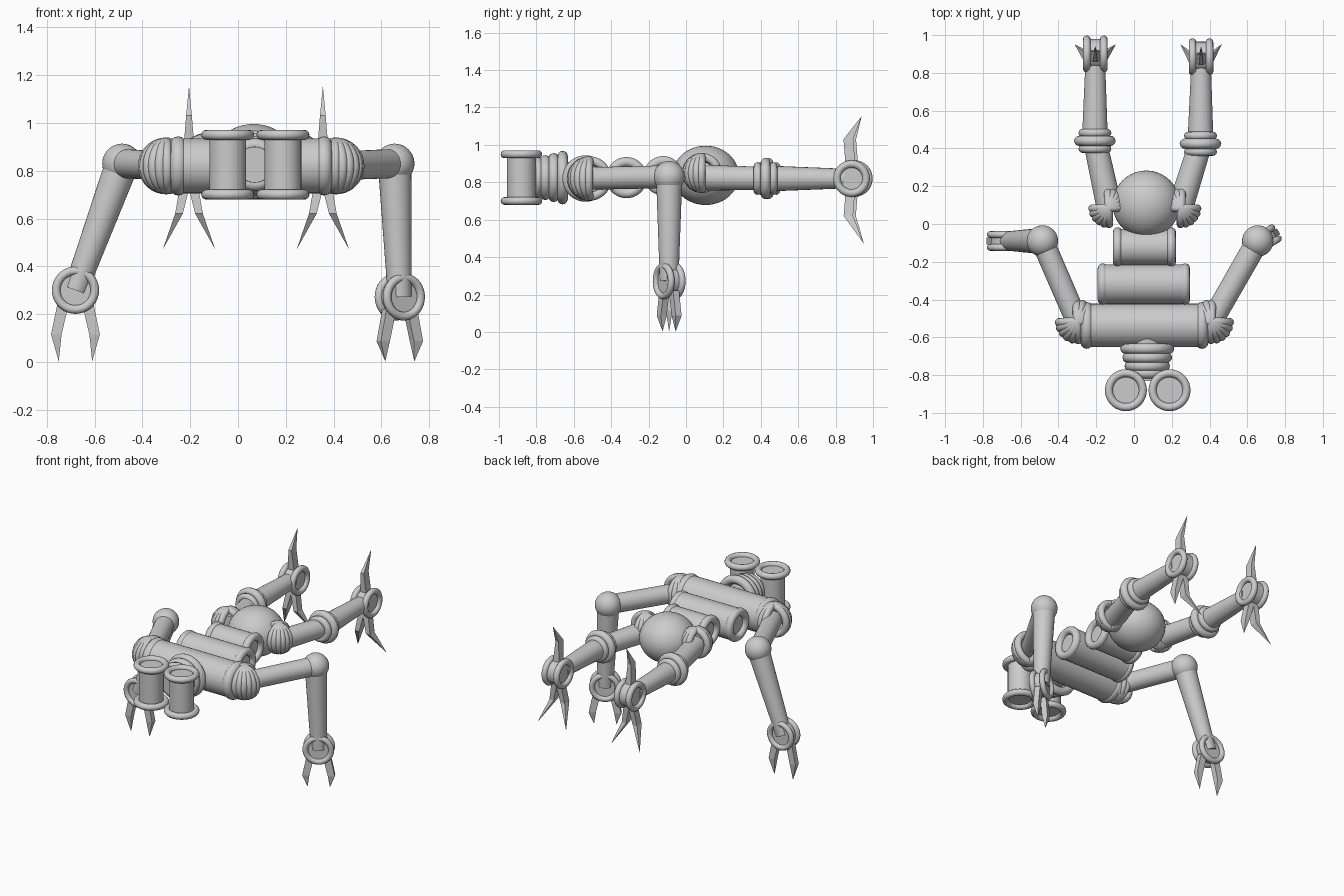
import bpy, bmesh, math
from mathutils import Vector, Matrix

if "Cube" in bpy.data.objects:
    bpy.data.objects.remove(bpy.data.objects["Cube"])

V = Vector


def finish(name, bm, smooth=True):
    bmesh.ops.recalc_face_normals(bm, faces=bm.faces)
    me = bpy.data.meshes.new(name)
    bm.to_mesh(me)
    bm.free()
    ob = bpy.data.objects.new(name, me)
    bpy.context.collection.objects.link(ob)
    if smooth:
        bpy.context.view_layer.objects.active = ob
        ob.select_set(True)
        bpy.ops.object.shade_smooth_by_angle(angle=math.radians(40))
        ob.select_set(False)
    return ob


def aim(center, axis):
    # local z along the axis
    return Matrix.Translation(V(center)) @ V(axis).to_track_quat('Z', 'Y').to_matrix().to_4x4()


def add_tube(bm, a, b, r1, r2):
    a, b = V(a), V(b)
    bmesh.ops.create_cone(bm, cap_ends=True, segments=32, radius1=r1, radius2=r2,
                          depth=(b - a).length, matrix=aim((a + b) / 2, b - a))


def add_ring(bm, center, axis, major, minor, n=36, m=12):
    mat = aim(center, axis)
    rows = []
    for i in range(n):
        a = 2 * math.pi * i / n
        row = []
        for j in range(m):
            t = 2 * math.pi * j / m
            r = major + minor * math.cos(t)
            row.append(bm.verts.new(mat @ V((r * math.cos(a), r * math.sin(a), minor * math.sin(t)))))
        rows.append(row)
    for i in range(n):
        for j in range(m):
            k, l = (i + 1) % n, (j + 1) % m
            bm.faces.new((rows[i][j], rows[k][j], rows[k][l], rows[i][l]))


def tube(name, a, b, r1, r2):
    bm = bmesh.new()
    add_tube(bm, a, b, r1, r2)
    return finish(name, bm)


def spool(name, center, axis, half, r, major, minor):
    # cylinder with a rolled rim at both ends
    bm = bmesh.new()
    c, d = V(center), V(axis).normalized()
    add_tube(bm, c - d * half, c + d * half, r, r)
    for s in (-1, 1):
        add_ring(bm, c + d * half * s, d, major, minor)
    return finish(name, bm)


def ball(name, center, r, flat=1.0):
    bm = bmesh.new()
    bmesh.ops.create_uvsphere(bm, u_segments=40, v_segments=24, radius=r,
                              matrix=Matrix.Translation(V(center)) @ Matrix.Diagonal((1, 1, flat, 1)))
    return finish(name, bm)


def ribbed_joint(name, center, major, minor, side):
    # rings turned about a shared vertical diameter
    bm = bmesh.new()
    for i in range(6):
        a = math.radians(2 + 18 * i)
        add_ring(bm, center, (math.sin(a) * side, math.cos(a), 0), major, minor)
    return finish(name, bm)


def claw(name, points, widths, u, v, thin):
    # four-sided bent spike ending in a point
    bm = bmesh.new()
    loops = []
    for p, w in zip(points[:-1], widths):
        loops.append([bm.verts.new(V(p) + V(u) * w * a + V(v) * thin * b)
                      for a, b in ((-1, -1), (1, -1), (1, 1), (-1, 1))])
    tip = bm.verts.new(V(points[-1]))
    bm.faces.new(loops[0])
    for i in range(4):
        j = (i + 1) % 4
        for lo, hi in zip(loops, loops[1:]):
            bm.faces.new((lo[i], lo[j], hi[j], hi[i]))
        bm.faces.new((loops[-1][i], loops[-1][j], tip))
    return finish(name, bm, False)


Z = 0.825
X = (1, 0, 0)

# Eyes: two upright spools
for n, x in (("left", -0.043), ("right", 0.188)):
    spool(n + "_eye", (x, -0.88, Z), (0, 0, 1), 0.125, 0.077, 0.09, 0.021)

# Ringed neck
bm = bmesh.new()
add_tube(bm, (0.07, -0.6, Z), (0.07, -0.83, Z), 0.085, 0.075)
for y, r in ((-0.66, 0.115), (-0.707, 0.103), (-0.752, 0.092), (-0.79, 0.082)):
    add_ring(bm, (0.07, y, Z), (0, 1, 0), r, 0.028)
finish("neck", bm)

# Torso spools and belly
spool("chest", (0.055, -0.537, 0.82), X, 0.305, 0.115, 0.09, 0.034)
spool("middle_torso", (0.052, -0.318, Z), X, 0.218, 0.104, 0.084, 0.026)
spool("lower_torso", (0.055, -0.122, 0.835), X, 0.142, 0.095, 0.08, 0.025)
ball("belly", (0.065, 0.105, 0.837), 0.178, 0.89)

# Arms
arms = (("left", -1, -0.30, -0.485, (-0.68, -0.09, 0.30), (0, -1, 0)),
        ("right", 1, 0.41, 0.655, (0.677, -0.09, 0.272), (0.5, -0.87, 0)))
for n, s, sx, ex, wrist, axis in arms:
    shoulder, elbow, wrist = V((sx, -0.517, 0.82)), V((ex, -0.09, 0.83)), V(wrist)
    ribbed_joint(n + "_shoulder", shoulder, 0.096, 0.023, s)
    tube(n + "_upper_arm", shoulder, elbow, 0.06, 0.061)
    ball(n + "_elbow", elbow, 0.083)
    tube(n + "_forearm", elbow, wrist, 0.07, 0.05)
    axis = V(axis).normalized()
    spool(n + "_wrist", wrist, axis, 0.034, 0.078, 0.081, 0.018)
    u = axis.cross(V((0, 0, 1))).normalized()
    drop = wrist.z - 0.002
    for k in (-1, 1):
        pts = [wrist + u * (k * w) + V((0, 0, h)) for w, h in
               ((0.05, -0.05), (0.08, -0.185), (0.07, -drop))]
        claw(f"{n}_hand_claw_{'a' if k < 0 else 'b'}", pts, (0.024, 0.022), u, axis, 0.018)

# Legs
legs = (("left", -1, (-0.135, 0.085, 0.85), (-0.207, 0.44, 0.82), (-0.205, 0.9, 0.82)),
        ("right", 1, (0.25, 0.085, 0.85), (0.352, 0.425, 0.82), (0.355, 0.885, 0.82)))
for n, s, hip, knee, foot in legs:
    hip, knee, foot = V(hip), V(knee), V(foot)
    ribbed_joint(n + "_hip", hip, 0.085, 0.022, s)
    tube(n + "_thigh", (hip.x - s * 0.005, hip.y, 0.825), knee, 0.068, 0.062)
    bm = bmesh.new()
    for dy, r, m in ((-0.042, 0.065, 0.022), (0, 0.083, 0.027), (0.042, 0.065, 0.022)):
        add_ring(bm, knee + V((0, dy, 0)), (0, 1, 0), r, m)
    finish(n + "_knee", bm)
    tube(n + "_shin", knee, foot - V((0, 0.04, 0)), 0.069, 0.052)
    spool(n + "_ankle", foot, X, 0.045, 0.08, 0.078, 0.02)
    # one claw up, two splayed downward
    yc = foot.y - 0.005
    claw(n + "_foot_claw_top", [(foot.x, yc, 0.88), (foot.x, yc - 0.012, 1.03), (foot.x, 0.94, 1.155)],
         (0.024, 0.012), X, (0, 1, 0), 0.026)
    for k in (-1, 1):
        claw(f"{n}_foot_claw_{'a' if k < 0 else 'b'}",
             [(foot.x + k * 0.01, yc, 0.77), (foot.x + k * 0.042, yc - 0.012, 0.62),
              (foot.x + k * 0.11, 0.952, 0.47)], (0.022, 0.016), X, (0, 1, 0), 0.025)
